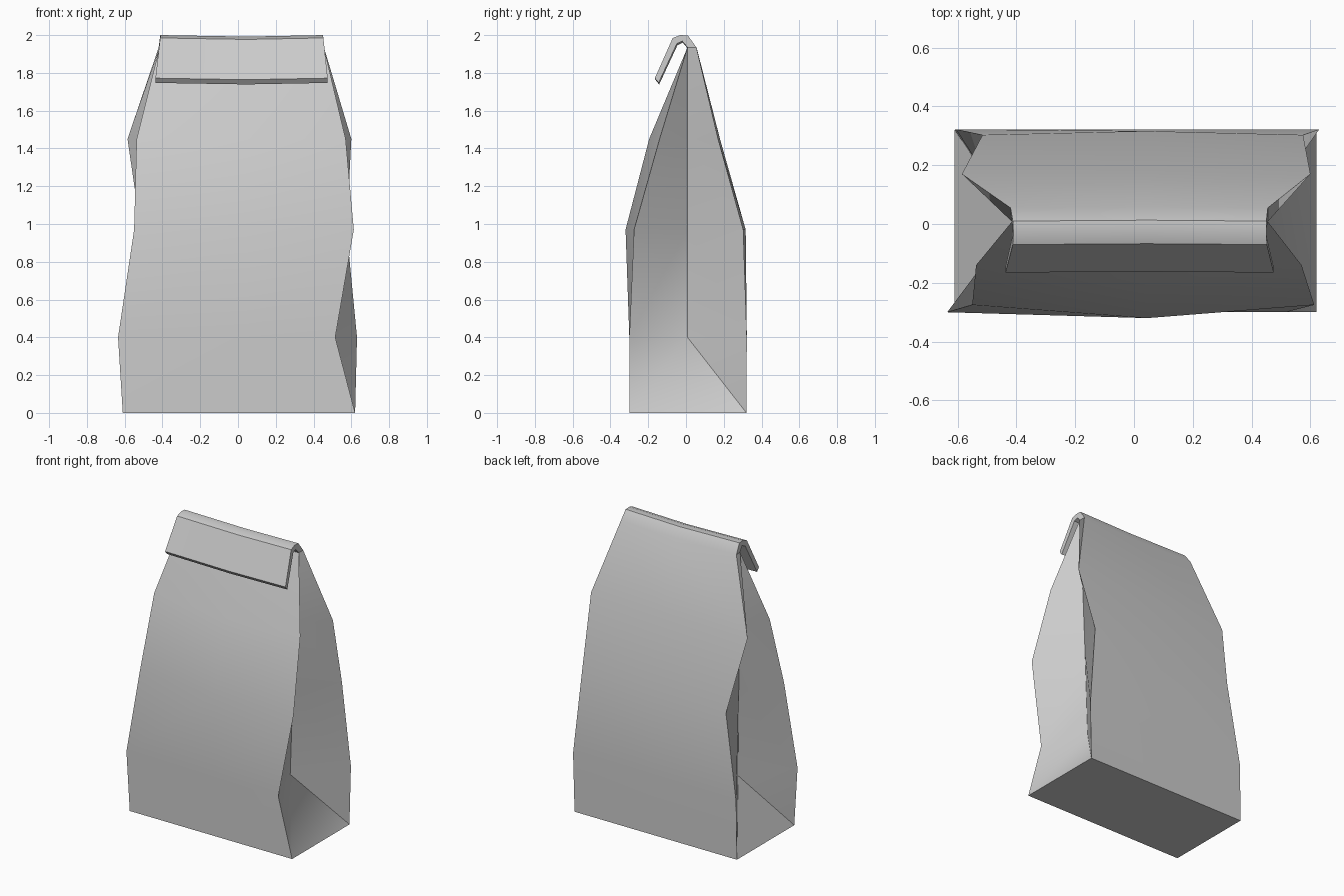
import bpy, bmesh

if "Cube" in bpy.data.objects:
    bpy.data.objects.remove(bpy.data.objects["Cube"])

bm = bmesh.new()
V = lambda x, y, z: bm.verts.new((x, y, z))

# Body levels: z, front (left x, right x, edge y, middle y), back (same), gusset crease (left x, right x)
levels = [
    (0.40, (-.635, .515, -.30, -.30), (-.605, .63, .322, .322), (-.40, .39)),
    (0.97, (-.55, .613, -.275, -.32), (-.515, .575, .303, .316), (-.405, .41)),
    (1.45, (-.537, .57, -.14, -.195), (-.585, .60, .17, .18), (-.41, .43)),
]

# Bottom rectangle
f0 = [V(-.61, -.30, 0), V(.005, -.30, 0), V(.62, -.30, 0)]
b0 = [V(-.61, .32, 0), V(.005, .32, 0), V(.62, .32, 0)]
bm.faces.new([b0[0], b0[1], b0[2], f0[2], f0[1], f0[0]])


def row(l, r, edge_y, mid_y, z, mid_z=None):
    return [V(l, edge_y, z), V(.045, mid_y, z if mid_z is None else mid_z), V(r, edge_y, z)]


fronts, backs, creases = [f0], [b0], [None]
for z, f, b, g in levels:
    fronts.append(row(*f, z))
    backs.append(row(*b, z))
    creases.append([V(g[0], .008, z), V(g[1], .008, z)])

# Rolled top: closed strip profile (y, z, left x, right x), back panel to front panel
roll = [(.055, 1.935, -.42, .455), (.01, 1.998, -.412, .45), (-.03, 2.0, -.41, .45),
        (-.07, 1.985, -.412, .452), (-.165, 1.772, -.437, .475),
        (-.145, 1.747, -.437, .475), (-.048, 1.955, -.415, .452),
        (-.02, 1.968, -.412, .45), (.008, 1.935, -.415, .455)]
strip = [row(l, r, y, y + .003, z, z - .008) for y, z, l, r in roll]
fronts.append(strip[-1])
backs.append(strip[0])


def bridge(a, b):
    for i in range(2):
        bm.faces.new([a[i], a[i + 1], b[i + 1], b[i]])


for a, b in zip(strip, strip[1:]):
    bridge(a, b)
for side in (0, 2):
    bm.faces.new([r[side] for r in strip])

# Front and back panels
for rows in (fronts, backs):
    for a, b in zip(rows, rows[1:]):
        bridge(a, b)

# Folded side gussets, with the triangular fold at the base
for side, e in ((0, 0), (1, 2)):
    g = [c[side] for c in creases[1:]] + [fronts[-1][e]]
    bm.faces.new([f0[e], b0[e], g[0]])
    for rows in (fronts, backs):
        bm.faces.new([rows[0][e], rows[1][e], g[0]])
        for i in range(3):
            quad = [rows[i + 1][e], rows[i + 2][e], g[i + 1], g[i]]
            bm.faces.new(list(dict.fromkeys(quad)))

bmesh.ops.recalc_face_normals(bm, faces=bm.faces[:])
mesh = bpy.data.meshes.new("paper_bag")
bm.to_mesh(mesh)
bm.free()
bag = bpy.data.objects.new("paper_bag", mesh)
bpy.context.collection.objects.link(bag)
bpy.context.view_layer.objects.active = bag
bag.select_set(True)
bpy.ops.object.shade_smooth_by_angle(angle=0.6)
